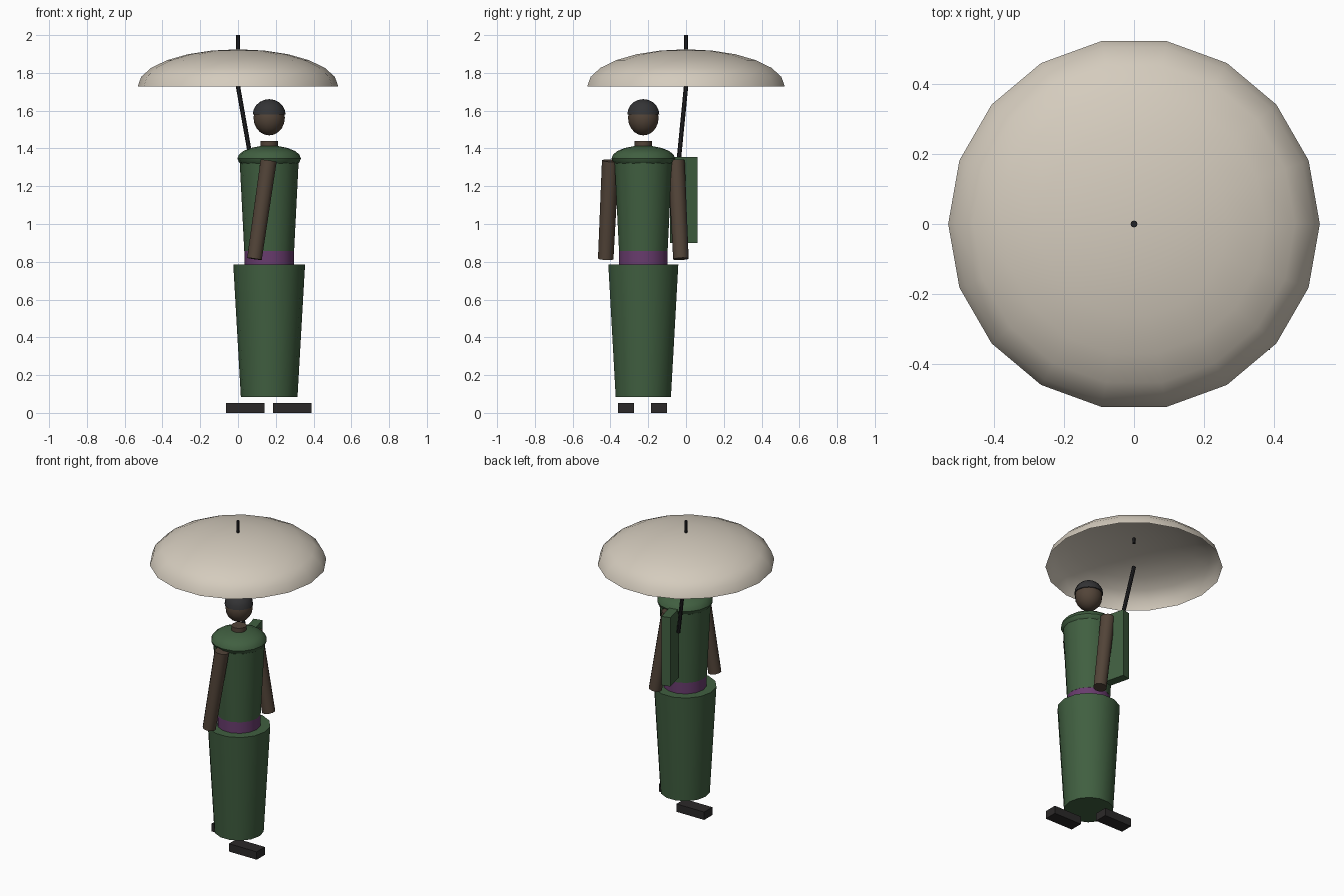
import bpy, bmesh, math
from mathutils import Vector, Matrix

if "Cube" in bpy.data.objects:
    bpy.data.objects.remove(bpy.data.objects["Cube"])


def material(name, r, g, b):
    m = bpy.data.materials.new(name)
    m.diffuse_color = (r, g, b, 1)
    m.use_nodes = True
    m.node_tree.nodes["Principled BSDF"].inputs["Base Color"].default_value = m.diffuse_color
    return m


CREAM = material("cream cloth", 0.66, 0.60, 0.51)
GREEN = material("green cloth", 0.052, 0.115, 0.052)
PURPLE = material("purple sash", 0.14, 0.045, 0.155)
BROWN = material("brown skin", 0.085, 0.058, 0.040)
DARK = material("dark leather", 0.024, 0.022, 0.022)
CAP = material("charcoal cap", 0.034, 0.034, 0.036)
METAL = material("black metal", 0.016, 0.016, 0.018)

BX, BY = 0.165, -0.226    # body axis


def finish(name, bm, mat, smooth=True):
    mesh = bpy.data.meshes.new(name)
    bmesh.ops.recalc_face_normals(bm, faces=bm.faces)
    bm.to_mesh(mesh)
    bm.free()
    mesh.materials.append(mat)
    ob = bpy.data.objects.new(name, mesh)
    bpy.context.collection.objects.link(ob)
    if smooth:
        bpy.ops.object.select_all(action='DESELECT')
        bpy.context.view_layer.objects.active = ob
        ob.select_set(True)
        bpy.ops.object.shade_smooth_by_angle(angle=math.radians(40))
    return ob


def lathe(name, profile, n, mat, x=BX, y=BY, caps=True):
    """Revolve (radius, z) points, bottom to top; radius 0 is a pole."""
    bm = bmesh.new()
    rings = []
    for r, z in profile:
        if r < 1e-4:
            rings.append([bm.verts.new((x, y, z))])
        else:
            rings.append([bm.verts.new((x + r * math.cos(2 * math.pi * i / n),
                                        y + r * math.sin(2 * math.pi * i / n), z))
                          for i in range(n)])
    for a, b in zip(rings, rings[1:]):
        for i in range(n):
            j = (i + 1) % n
            quad = [a[i % len(a)], a[j % len(a)], b[j % len(b)], b[i % len(b)]]
            bm.faces.new(list(dict.fromkeys(quad)))
    if caps:
        for ring in (rings[0], rings[-1]):
            if len(ring) > 2:
                bm.faces.new(ring)
    ob = finish(name, bm, mat)
    if not caps:      # open shell: keep the outside facing up
        if sum(p.normal.z for p in ob.data.polygons) < 0:
            ob.data.flip_normals()
    return ob


def ellipse(r, h, z, start, steps):
    """Profile of an ellipsoid from latitude start (degrees) to its top."""
    out = []
    for i in range(steps + 1):
        t = math.radians(start + (90 - start) * i / steps)
        out.append((r * math.cos(t), z + h * math.sin(t)))
    return out


def rod(name, p, q, r1, r2, n, mat):
    p, q = Vector(p), Vector(q)
    d = q - p
    bm = bmesh.new()
    bmesh.ops.create_cone(bm, cap_ends=True, segments=n, radius1=r1, radius2=r2,
                          depth=d.length,
                          matrix=Matrix.Translation((p + q) / 2)
                          @ d.to_track_quat('Z', 'Y').to_matrix().to_4x4())
    return finish(name, bm, mat)


def box(name, centre, size, mat, yaw=0):
    bm = bmesh.new()
    bmesh.ops.create_cube(bm, size=1, matrix=Matrix.Translation(centre)
                          @ Matrix.Rotation(yaw, 4, 'Z') @ Matrix.Diagonal((*size, 1)))
    return finish(name, bm, mat, smooth=False)


# parasol
lathe("parasol_canopy", ellipse(0.531, 0.197, 1.728, 0, 6), 18, CREAM, 0, 0, caps=False)
rod("parasol_tip", (0, 0, 1.89), (0, 0, 2.0), 0.010, 0.010, 8, METAL)
rod("parasol_pole", (0, 0, 1.728), (0.09, -0.05, 1.22), 0.012, 0.012, 8, METAL)

# dress
lathe("skirt", [(0.150, 0.085), (0.190, 0.785)], 14, GREEN)
lathe("sash", [(0.131, 0.77), (0.131, 0.86)], 14, PURPLE)
lathe("bodice", [(0.132, 0.858), (0.157, 1.35)], 14, GREEN)
lathe("shoulder_cape", ellipse(0.168, 0.068, 1.347, -90, 10), 16, GREEN)

# head
lathe("neck", [(0.046, 1.38), (0.046, 1.44)], 12, BROWN)
lathe("head", ellipse(0.083, 0.093, 1.562, -90, 10), 14, BROWN)
lathe("cap", ellipse(0.087, 0.082, 1.579, 0, 5), 14, CAP)

# arms and feet, swinging opposite ways
for side, s in (("near", -1), ("far", 1)):
    rod(side + "_arm", (BX - 0.003, BY + s * 0.174, 1.335),
        (BX + s * 0.078, BY + s * 0.199, 0.815), 0.045, 0.041, 10, BROWN)
    box(side + "_foot", (BX - 0.002 - s * 0.124, BY - 0.004 + s * 0.087, 0.026),
        (0.203, 0.085, 0.052), DARK)

# flat hanging sleeve panel beside the far arm
box("sleeve_panel", (0.125, -0.012, 1.128), (0.057, 0.138, 0.455), GREEN, math.radians(14))
